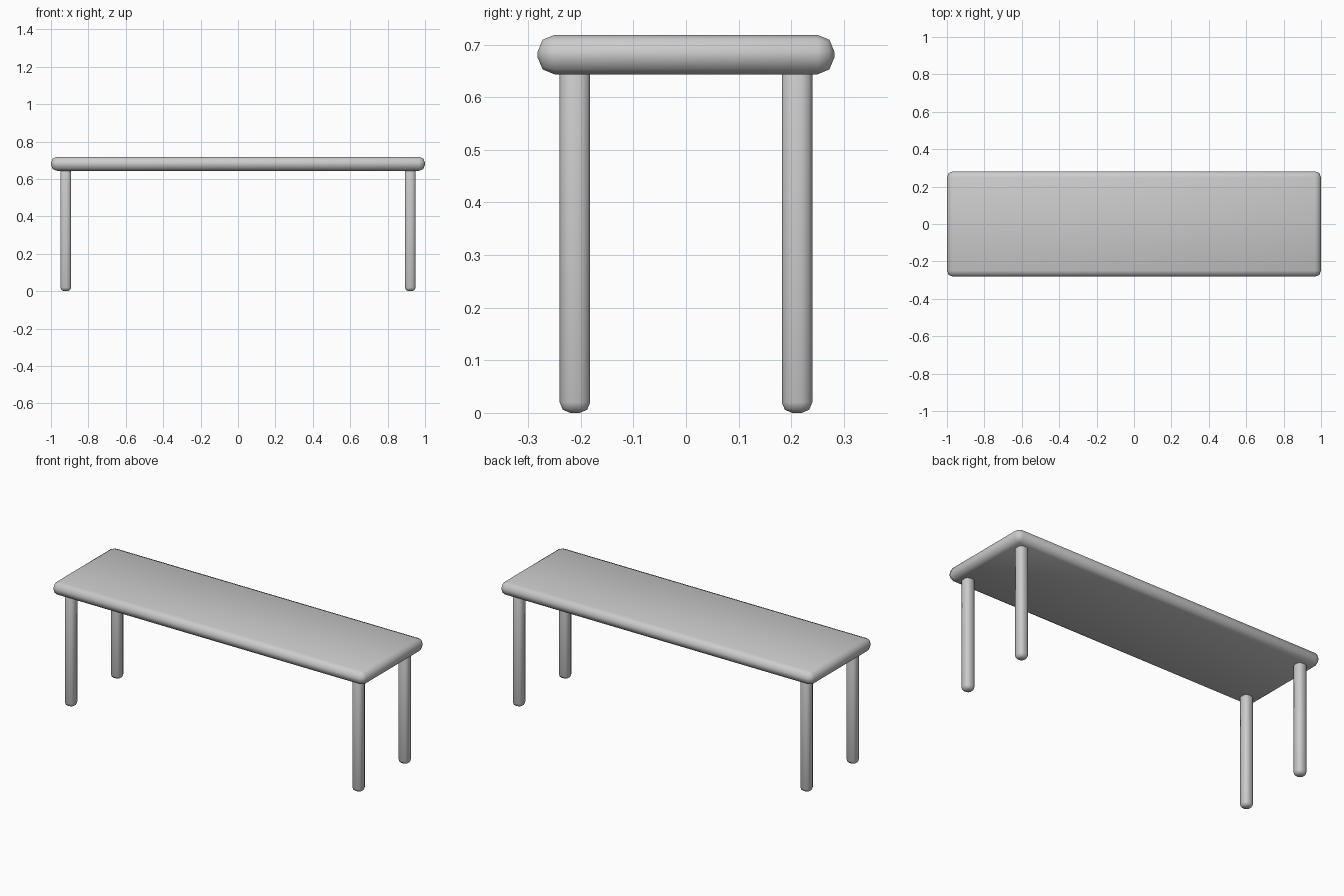
import bpy

if "Cube" in bpy.data.objects:
    bpy.data.objects.remove(bpy.data.objects["Cube"])


def rounded_box(name, centre, size, bevel):
    """Box with softly rounded edges and smooth shading."""
    bpy.ops.mesh.primitive_cube_add(size=1, location=centre)
    ob = bpy.context.object
    ob.name = name
    ob.scale = size
    bpy.ops.object.transform_apply(location=False, rotation=False, scale=True)
    mod = ob.modifiers.new("rounded edges", 'BEVEL')
    mod.width = bevel
    mod.segments = 2
    mod.limit_method = 'NONE'
    bpy.ops.object.modifier_apply(modifier=mod.name)
    bpy.ops.object.shade_smooth()
    return ob


# Long bench top
rounded_box("bench_top", (0, 0, 0.681), (2.0, 0.564, 0.075), 0.032)

# Four legs, let into the underside of the top
leg_top = 0.68
for side, sx in (("left", -1), ("right", 1)):
    for end, sy in (("front", -1), ("back", 1)):
        rounded_box(f"{end}_{side}_leg", (sx * 0.921, sy * 0.211, leg_top / 2),
                    (0.058, 0.058, leg_top), 0.02)
